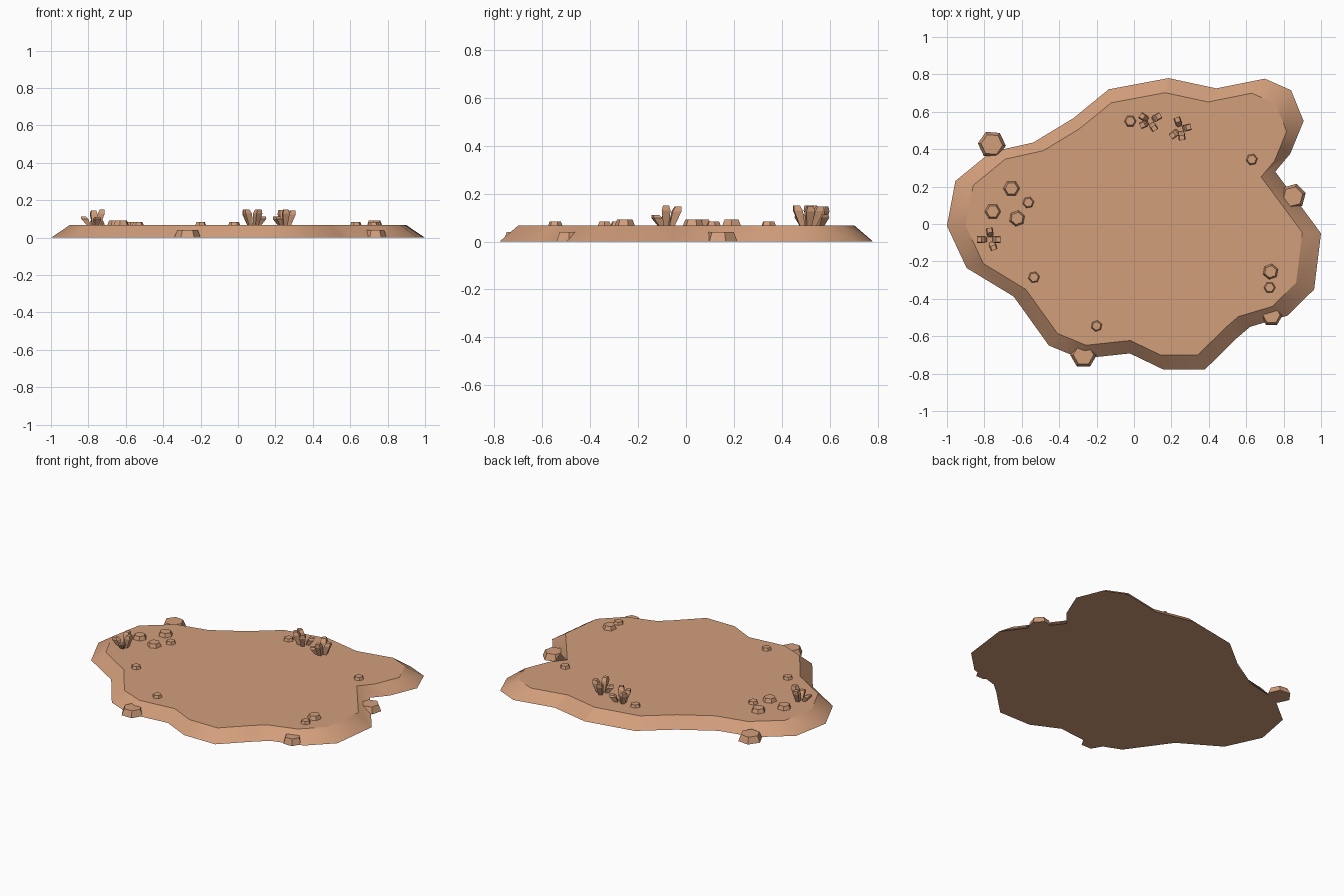
import bpy, bmesh, math
from mathutils import Vector, Matrix

if "Cube" in bpy.data.objects:
    bpy.data.objects.remove(bpy.data.objects["Cube"])

TOP = 0.067  # height of the flat upper surface

clay = bpy.data.materials.new("warm clay brown")
clay.diffuse_color = (0.645, 0.342, 0.198, 1)
clay.use_nodes = True
clay.node_tree.nodes["Principled BSDF"].inputs["Base Color"].default_value = clay.diffuse_color


def finish(bm, name):
    bmesh.ops.recalc_face_normals(bm, faces=bm.faces)
    mesh = bpy.data.meshes.new(name)
    bm.to_mesh(mesh)
    bm.free()
    mesh.materials.append(clay)
    obj = bpy.data.objects.new(name, mesh)
    bpy.context.collection.objects.link(obj)
    return obj


def loft(bm, rings):
    """Closed solid through equal-length rings of points; returns the vertex rings."""
    vr = [[bm.verts.new(p) for p in ring] for ring in rings]
    n = len(vr[0])
    for a, b in zip(vr, vr[1:]):
        for i in range(n):
            bm.faces.new((a[i], a[(i + 1) % n], b[(i + 1) % n], b[i]))
    bm.faces.new(vr[0])
    bm.faces.new(vr[-1])
    return vr


def ring(x, y, z, r, sides, rot):
    return [(x + r * math.cos(rot + math.tau * i / sides),
             y + r * math.sin(rot + math.tau * i / sides), z) for i in range(sides)]


# Ground slab: irregular outline, sloping rim (the top is 0.9 of the foot)
outline = [(-1.0, -0.01), (-0.955, 0.23), (-0.765, 0.385), (-0.54, 0.435),
           (-0.325, 0.565), (-0.135, 0.72), (0.185, 0.78), (0.44, 0.725),
           (0.70, 0.777), (0.84, 0.715), (0.907, 0.55), (0.835, 0.375),
           (0.755, 0.28), (1.0, -0.05), (0.963, -0.35), (0.82, -0.49),
           (0.62, -0.55), (0.55, -0.61), (0.38, -0.777), (0.155, -0.777),
           (-0.022, -0.692), (-0.285, -0.72), (-0.455, -0.65),
           (-0.643, -0.388), (-0.895, -0.235)]
bm = bmesh.new()
foot, rim = loft(bm, [[(x, y, 0) for x, y in outline],
                      [(x * 0.9, y * 0.9, TOP) for x, y in outline]])
for f in bm.faces:
    f.smooth = True
    if len(f.verts) > 4:
        for e in f.edges:
            e.smooth = False
for i in (6, 7):  # two creases on the rear slope
    bm.edges.get((foot[i], rim[i])).smooth = False
finish(bm, "ground_slab")


# Stones: six-sided, tapered
def stone(name, x, y, r, z0, z1, taper, rot=0):
    bm = bmesh.new()
    a = math.radians(rot)
    loft(bm, [ring(x, y, z0, r, 6, a), ring(x, y, z1, r * taper, 6, a)])
    finish(bm, name)


edge_stones = [(-0.76, 0.425, 0.075, -5), (-0.27, -0.70, 0.071, 0),
               (0.735, -0.487, 0.06, 0), (0.85, 0.147, 0.07, 15)]
for i, (x, y, r, rot) in enumerate(edge_stones):
    stone(f"edge_stone_{i + 1}", x, y, r, 0, 0.04, 0.77, rot)

pebbles = [(-0.655, 0.19, 0.045), (-0.565, 0.115, 0.032), (-0.625, 0.03, 0.044),
           (-0.755, 0.067, 0.044), (-0.535, -0.285, 0.032), (-0.2, -0.545, 0.031),
           (-0.02, 0.55, 0.033), (0.63, 0.345, 0.032), (0.73, -0.255, 0.043),
           (0.725, -0.34, 0.032)]
for i, (x, y, r) in enumerate(pebbles):
    stone(f"pebble_{i + 1}", x, y, r, TOP - 0.002, 0.091 if r > 0.04 else 0.084,
          0.76, 10 * (i % 3))


# Tufts: four leaning square blades each, swelling towards the tip
def tuft(name, cx, cy, tips):
    bm = bmesh.new()
    for x, y, h in tips:
        d = Vector((x - cx, y - cy))
        rot = math.atan2(d.y, d.x) + math.pi / 4
        rings = []
        for t, r in ((0, 0.015), (0.75, 0.026), (1, 0.018)):
            k = 0.5 + 0.55 * t
            z = TOP - 0.003 + (h - TOP + 0.003) * t
            rings.append(ring(cx + d.x * k, cy + d.y * k, z, r, 4, rot))
        loft(bm, rings)
    finish(bm, name)


tuft("tuft_left", -0.765, -0.083, [(-0.825, -0.083, 0.113), (-0.772, -0.036, 0.145),
                                   (-0.728, -0.083, 0.15), (-0.752, -0.125, 0.11)])
tuft("tuft_rear", 0.085, 0.548, [(0.045, 0.575, 0.145), (0.13, 0.575, 0.112),
                                 (0.047, 0.53, 0.15), (0.107, 0.513, 0.15)])
tuft("tuft_rear_right", 0.25, 0.507, [(0.233, 0.555, 0.147), (0.29, 0.517, 0.145),
                                      (0.208, 0.475, 0.112), (0.256, 0.463, 0.15)])
